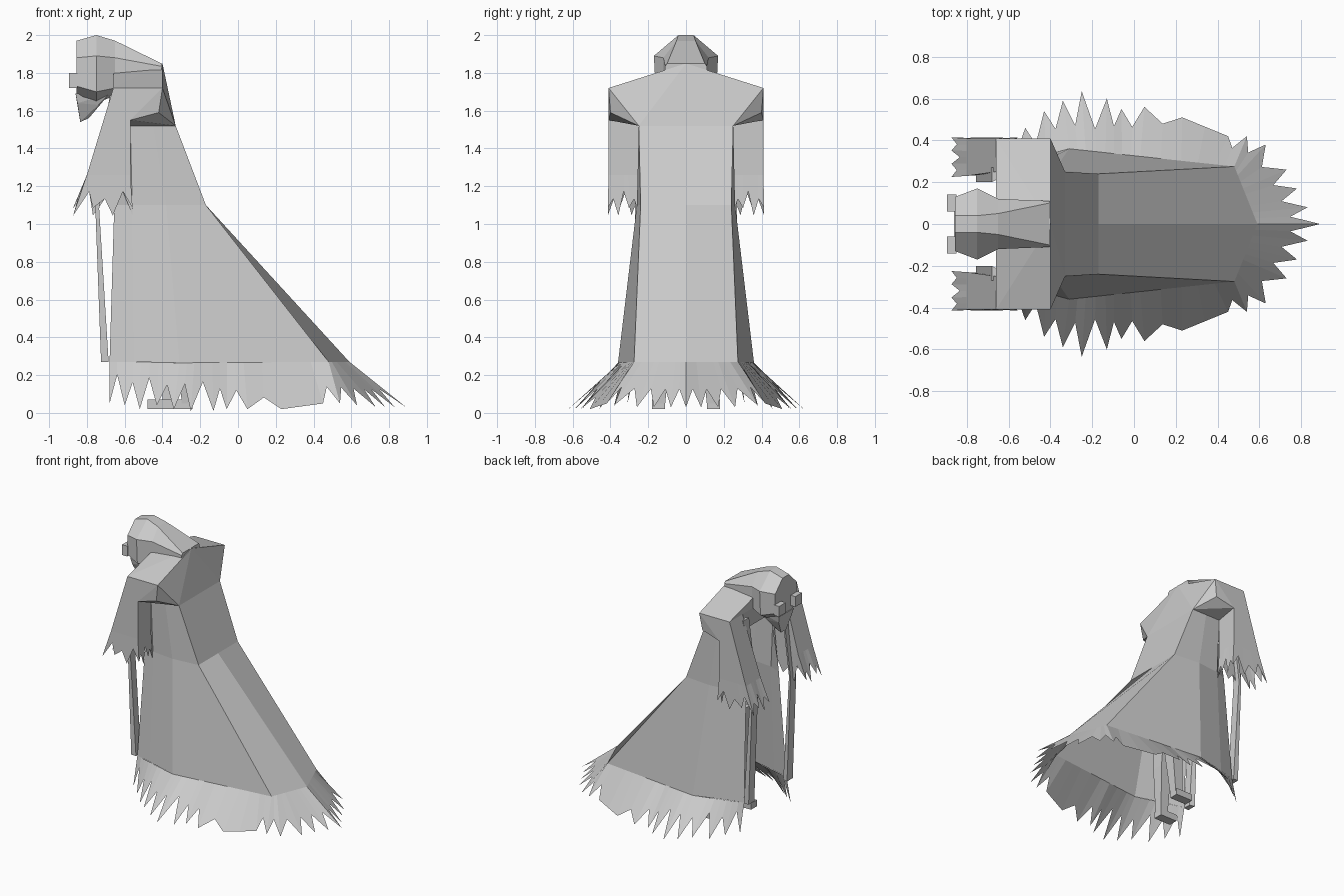
import bpy, bmesh
from mathutils import Vector

if "Cube" in bpy.data.objects:
    bpy.data.objects.remove(bpy.data.objects["Cube"])


def mesh(name, verts, faces, mirror=False):
    verts = [tuple(v) for v in verts]
    faces = [tuple(f) for f in faces]
    if mirror:
        n = len(verts)
        verts += [(x, -y, z) for x, y, z in verts]
        faces += [tuple(i + n for i in reversed(f)) for f in faces]
    me = bpy.data.meshes.new(name)
    me.from_pydata(verts, [], faces)
    bm = bmesh.new()
    bm.from_mesh(me)
    bmesh.ops.remove_doubles(bm, verts=bm.verts, dist=0.0005)
    bmesh.ops.recalc_face_normals(bm, faces=bm.faces)
    bm.to_mesh(me)
    bm.free()
    ob = bpy.data.objects.new(name, me)
    bpy.context.collection.objects.link(ob)
    return ob


def loft(rings, closed=True, caps=False):
    n = len(rings[0])
    verts = [v for r in rings for v in r]
    faces = []
    for k in range(len(rings) - 1):
        for i in range(n if closed else n - 1):
            j = (i + 1) % n
            faces.append((k*n + i, k*n + j, (k+1)*n + j, (k+1)*n + i))
    if caps:
        faces += [tuple(range(n)), tuple(range((len(rings)-1)*n, len(rings)*n))]
    return verts, faces


def hull(name, pts, mirror_points=False):
    if mirror_points:
        pts = pts + [(x, -y, z) for x, y, z in pts if y]
    me = bpy.data.meshes.new(name)
    bm = bmesh.new()
    for p in pts:
        bm.verts.new(p)
    bmesh.ops.convex_hull(bm, input=bm.verts)
    bm.to_mesh(me)
    bm.free()
    ob = bpy.data.objects.new(name, me)
    bpy.context.collection.objects.link(ob)
    return ob


def box(name, x0, x1, y0, y1, z0, z1):
    return hull(name, [(x, y, z) for x in (x0, x1) for y in (y0, y1) for z in (z0, z1)])


def along(path, u):
    i = min(int(u), len(path) - 2)
    return Vector(path[i]).lerp(Vector(path[i + 1]), u - i)


def jagged(path, tips, depth, plain=()):
    # strip between a path and a row of torn points; each tip is (x, y, z, u)
    base, outer = [], []
    for i, t in enumerate(tips):
        base.append(along(path, t[3]))
        outer.append(Vector(t[:3]))
        if i + 1 < len(tips):
            t2 = tips[i + 1]
            b = along(path, (t[3] + t2[3]) / 2)
            mid = (Vector(t[:3]) + Vector(t2[:3])) / 2
            base.append(b)
            outer.append(b.lerp(mid, 1 if i in plain else depth(i)))
    return loft([base, outer], closed=False)


# robe body: half rings from front opening round to the back seam
chest = [(-.60, .18, 1.52), (-.57, .25, 1.52), (-.45, .25, 1.52), (-.33, .25, 1.52), (-.33, 0, 1.52)]
waist = [(-.655, .20, 1.1), (-.56, .24, 1.1), (-.38, .26, 1.1), (-.17, .24, 1.1), (-.17, 0, 1.1)]
skirt = [(-.68, .26, .27), (-.55, .295, .27), (-.31, .36, .265), (.48, .275, .27), (.59, 0, .27)]
mesh("robe_body", *loft([chest, waist, skirt], closed=False), mirror=True)

# torn hem flaring to the floor
edge = [skirt[0]] + skirt[2:]
tips = [(-.68, .31, .05, 0), (-.60, .38, .04, .22), (-.52, .46, .02, .45), (-.43, .54, .04, .7),
        (-.34, .59, .02, 1), (-.25, .635, .01, 1.1), (-.13, .60, .01, 1.22), (-.06, .55, .02, 1.32),
        (.05, .56, .02, 1.43), (.23, .51, .02, 1.68), (.45, .42, .05, 1.88), (.54, .42, .05, 2),
        (.63, .38, .04, 2.15), (.73, .26, .03, 2.38), (.78, .17, .03, 2.58), (.83, .08, .03, 2.8),
        (.89, 0, .03, 3)]
depths = [.3, .45, .35, .5, .45, .4, .55, .6, .75] + [.6] * 8
mesh("torn_hem", *jagged(edge, tips, lambda i: depths[i], plain=(9,)), mirror=True)

# sloping shoulders and upper arms
hull("shoulders", [(-.66, 0, 1.83), (-.40, 0, 1.85), (-.66, .41, 1.72), (-.40, .41, 1.72),
                   (-.57, .41, 1.55), (-.42, .40, 1.59), (-.33, .25, 1.52), (-.57, .25, 1.52)], True)

# hanging sleeves with torn cuffs
cuff_top = [(-.66, .41, 1.72), (-.57, .41, 1.55), (-.57, .25, 1.52), (-.66, .25, 1.72)]
cuff = [(-.80, .41, 1.26), (-.57, .41, 1.26), (-.57, .25, 1.26), (-.80, .23, 1.26)]
mesh("sleeve", *loft([cuff_top, cuff]), mirror=True)
loop = cuff + cuff[:1]
cuff_tips = []
for k in range(13):
    u = k / 3
    p = along(loop, u)
    back = (p.x + .57) / .23
    cuff_tips.append((p.x + .012 + .085 * back, p.y + (p.y - .33) * .05,
                      1.045 + .04 * (k % 2), u))
mesh("torn_cuff", *jagged(loop, cuff_tips, lambda i: .45 + .2 * (i % 2)), mirror=True)

# hood and head: sections along x, each half listed top to bottom
sections = [(-.855, [(.04, 1.97), (.13, 1.88), (.13, 1.73), (.05, 1.66)]),
            (-.75, [(.04, 2.0), (.17, 1.89), (.16, 1.70), (.06, 1.64)]),
            (-.65, [(.05, 1.97), (.12, 1.88), (.12, 1.72), (.06, 1.68)]),
            (-.405, [(.10, 1.85), (.11, 1.835), (.11, 1.72), (.05, 1.68)])]
rings = [[(x, y, z) for y, z in h] + [(x, -y, z) for y, z in reversed(h)] for x, h in sections]
mesh("hood", *loft(rings, caps=True))

# jaw
hull("jaw", [(-.86, .09, 1.69), (-.68, .09, 1.69), (-.85, .08, 1.64), (-.74, .07, 1.63),
             (-.835, .03, 1.54), (-.79, .03, 1.56)], True)

for s, side in ((1, "left"), (-1, "right")):
    # eyes
    box(side + "_eye", -.895, -.85, s * .06, s * .14, 1.72, 1.80)
    # long hanging front band along the robe opening
    mesh(side + "_front_band", *loft([
        [(x, s * y, z) for x, y in ((a, y0), (a, y0 + .07), (b, y0 + .07), (b, y0 + .01))]
        for a, b, y0, z in ((-.68, -.66, .2, 1.68), (-.755, -.735, .2, 1.08), (-.725, -.685, .2, .27))],
        caps=True))
    # legs and feet
    dx = .1 if s > 0 else 0
    mesh(side + "_leg", *loft([
        [(x - r, s * y - r, z), (x + r, s * y - r, z), (x + r, s * y + r, z), (x - r, s * y + r, z)]
        for x, y, z, r in ((-.38, .10, .8, .06), (-.36 + dx, .12, .4, .045), (-.37 + dx, .14, .05, .03))],
        caps=True))
    box(side + "_foot", -.48 + dx, -.34 + dx, s * .11, s * .18, .02, .07)
